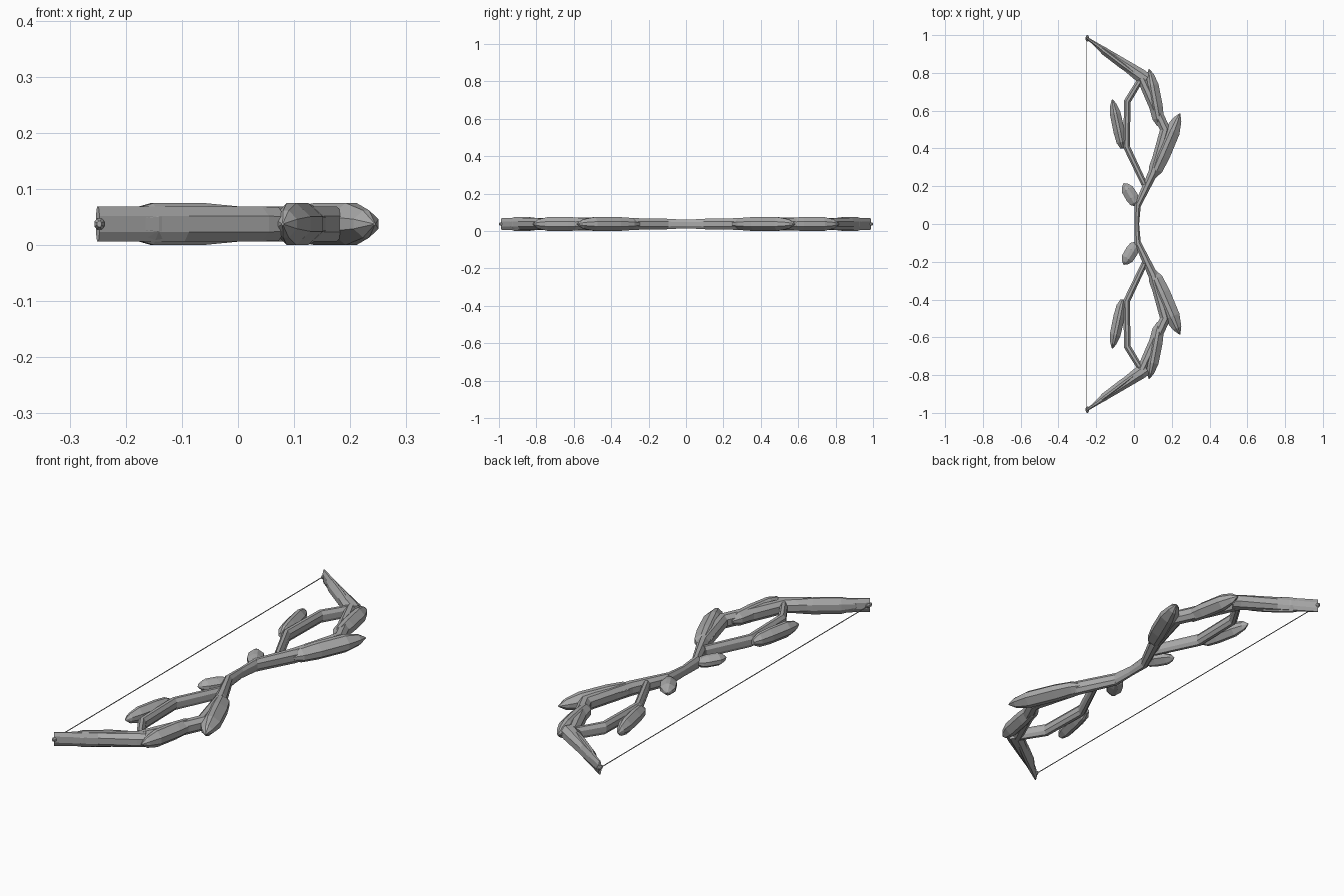
import bpy
import bmesh
from mathutils import Vector

cube = bpy.data.objects.get("Cube")
if cube:
    bpy.data.objects.remove(cube, do_unlink=True)

MID = 0.0375  # height of the bow's centre plane

stone = bpy.data.materials.new("grey stone")
stone.use_nodes = True
grey = (0.4, 0.4, 0.4, 1)
stone.diffuse_color = grey
stone.node_tree.nodes["Principled BSDF"].inputs["Base Color"].default_value = grey


def sweep(name, stations, top=0.4, side=0.45, mirror=True):
    """Bevelled bar through stations of (x, y, half width, half height)."""
    bm = bmesh.new()
    pts = [Vector((s[0], s[1], 0)) for s in stations]
    section = [(1, -side), (1, side), (top, 1), (-top, 1),
               (-1, side), (-1, -side), (-top, -1), (top, -1)]
    rings = []
    for i, (x, y, w, h) in enumerate(stations):
        before = pts[i] - pts[max(i - 1, 0)]
        after = pts[min(i + 1, len(pts) - 1)] - pts[i]
        t = (before.normalized() + after.normalized()).normalized()
        n = Vector((t.y, -t.x, 0))
        rings.append([bm.verts.new(pts[i] + n * a * w + Vector((0, 0, MID + b * h)))
                      for a, b in section])
    for r, s in zip(rings, rings[1:]):
        for k in range(8):
            j = (k + 1) % 8
            bm.faces.new((r[k], r[j], s[j], s[k]))
    bm.faces.new(rings[0])
    bm.faces.new(rings[-1])
    bmesh.ops.recalc_face_normals(bm, faces=bm.faces)
    mesh = bpy.data.meshes.new(name)
    bm.to_mesh(mesh)
    bm.free()
    mesh.materials.append(stone)
    obj = bpy.data.objects.new(name, mesh)
    bpy.context.collection.objects.link(obj)
    if mirror:
        mod = obj.modifiers.new("Mirror", 'MIRROR')
        mod.use_axis = (False, True, False)
        mod.use_mirror_merge = False
    return obj


def shard(name, start, end, w, h, blunt=0.35):
    """Crystal from a blunt base to a sharp tip."""
    a, b = Vector(start), Vector(end)
    profile = [(0, blunt, blunt), (0.13, 0.85, 0.85), (0.35, 1, 1),
               (0.72, 0.95, 1), (0.9, 0.55, 0.65), (1, 0.06, 0.06)]
    sweep(name, [(*a.lerp(b, f), w * fw, h * fh) for f, fw, fh in profile],
          top=0.25, side=0.35)


# Grip, pinched in the middle
sweep("grip", [(0.02, -0.11, 0.017, 0.028), (0.015, 0, 0.012, 0.023),
               (0.02, 0.11, 0.017, 0.028)], mirror=False)

# Limb frame
sweep("outer_limb", [(0.02, 0.10, 0.017, 0.028), (0.10, 0.27, 0.025, 0.031),
                     (0.165, 0.50, 0.028, 0.031), (0.10, 0.64, 0.028, 0.031),
                     (0.04, 0.77, 0.024, 0.031)])
sweep("inner_limb", [(0.055, 0.21, 0.016, 0.026), (-0.04, 0.41, 0.018, 0.027),
                     (-0.035, 0.65, 0.018, 0.027), (0.035, 0.765, 0.016, 0.026)])
sweep("limb_tip", [(0.065, 0.765, 0.034, 0.03), (0.035, 0.785, 0.036, 0.031),
                   (-0.10, 0.88, 0.022, 0.031), (-0.25, 0.985, 0.006, 0.031)])

# Crystals grown over the frame
shard("outer_shard", (0.095, 0.245), (0.243, 0.585), 0.044, 0.0375)
shard("upper_shard", (0.135, 0.52), (0.08, 0.82), 0.036, 0.0375)
shard("inner_shard", (-0.06, 0.40), (-0.115, 0.66), 0.03, 0.035)
shard("grip_shard", (0.015, 0.10), (-0.055, 0.215), 0.034, 0.026)
shard("tip_shard", (0.03, 0.775), (-0.225, 0.967), 0.022, 0.037)

# String and its knots
sweep("bow_string", [(-0.25, -0.98, 0.002, 0.002), (-0.25, 0.98, 0.002, 0.002)],
      mirror=False)
sweep("string_knot", [(-0.247, 0.965, 0.004, 0.005), (-0.247, 0.975, 0.009, 0.010),
                      (-0.247, 0.989, 0.009, 0.010), (-0.247, 1.0, 0.004, 0.005)])
